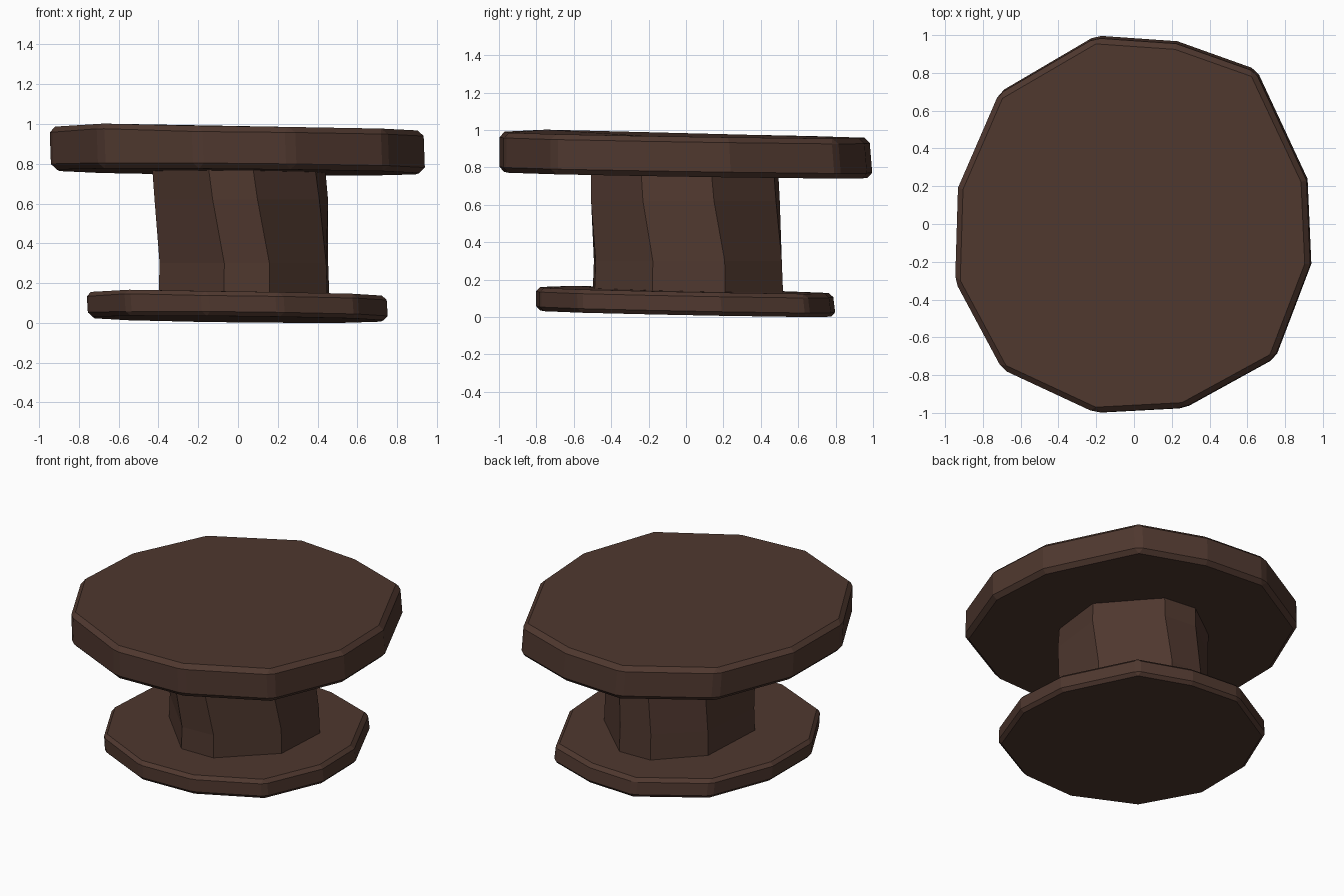
import bpy, bmesh, math

if "Cube" in bpy.data.objects:
    bpy.data.objects.remove(bpy.data.objects["Cube"])

brown = bpy.data.materials.new("dark_brown")
brown.diffuse_color = (0.078, 0.039, 0.028, 1)
brown.use_nodes = True
brown.node_tree.nodes["Principled BSDF"].inputs["Base Color"].default_value = brown.diffuse_color


def loft(name, rings):
    """Skin a stack of equal-sized point rings and cap both ends."""
    bm = bmesh.new()
    loops = [[bm.verts.new(p) for p in ring] for ring in rings]
    n = len(loops[0])
    for low, high in zip(loops, loops[1:]):
        for i in range(n):
            j = (i + 1) % n
            bm.faces.new((low[i], low[j], high[j], high[i]))
    bm.faces.new(loops[0][::-1])
    bm.faces.new(loops[-1])
    bmesh.ops.recalc_face_normals(bm, faces=bm.faces[:])
    mesh = bpy.data.meshes.new(name)
    bm.to_mesh(mesh)
    bm.free()
    mesh.materials.append(brown)
    obj = bpy.data.objects.new(name, mesh)
    bpy.context.collection.objects.link(obj)
    return obj


# Hand-hewn twelve-sided outline shared by both discs
OUTLINE = [(-0.2, -1.0), (0.27, -0.975), (0.75, -0.71), (0.94, -0.21),
           (0.92, 0.24), (0.65, 0.82), (0.23, 0.97), (-0.2, 1.0),
           (-0.71, 0.7), (-0.925, 0.2), (-0.94, -0.3), (-0.69, -0.77)]


def disc(name, size, z_low, z_high, chamfer, bump):
    """Slightly tilted slab with worn edges and one raised corner."""
    bottom, top = [], []
    for i, (x, y) in enumerate(OUTLINE):
        tilt = -0.009 * x - 0.016 * y
        lift = bump if i == len(OUTLINE) - 1 else 0
        bottom.append((x * size, y * size, z_low + tilt))
        top.append((x * size - 0.008, y * size * 0.99 - 0.008, z_high + tilt + lift))
    obj = loft(name, [bottom, top])
    bevel = obj.modifiers.new("worn_edges", 'BEVEL')
    bevel.width = chamfer
    bevel.segments = 1
    bevel.limit_method = 'ANGLE'
    bevel.angle_limit = math.radians(25)
    return obj


disc("seat_top", 1.0, 0.758, 0.972, 0.028, 0.014)
disc("base", 0.802, 0.018, 0.142, 0.022, 0.008)

# Twisted eight-sided column
SECTION = [(-0.07, -0.5), (0.16, -0.49), (0.45, -0.18), (0.46, 0.21),
           (0.13, 0.52), (-0.1, 0.52), (-0.36, 0.28), (-0.4, -0.16)]
LEVELS = [(0.1, 0.0, 0.0, 0.0, 1.0), (0.3, 0.0, 0.0, 0.0, 0.985),
          (0.62, -0.015, -0.015, -0.09, 0.98), (0.8, -0.03, -0.02, -0.11, 0.97)]
rings = []
for z, dx, dy, twist, size in LEVELS:
    c, s = math.cos(twist) * size, math.sin(twist) * size
    rings.append([(x * c - y * s + dx, x * s + y * c + dy, z) for x, y in SECTION])
loft("column", rings)
